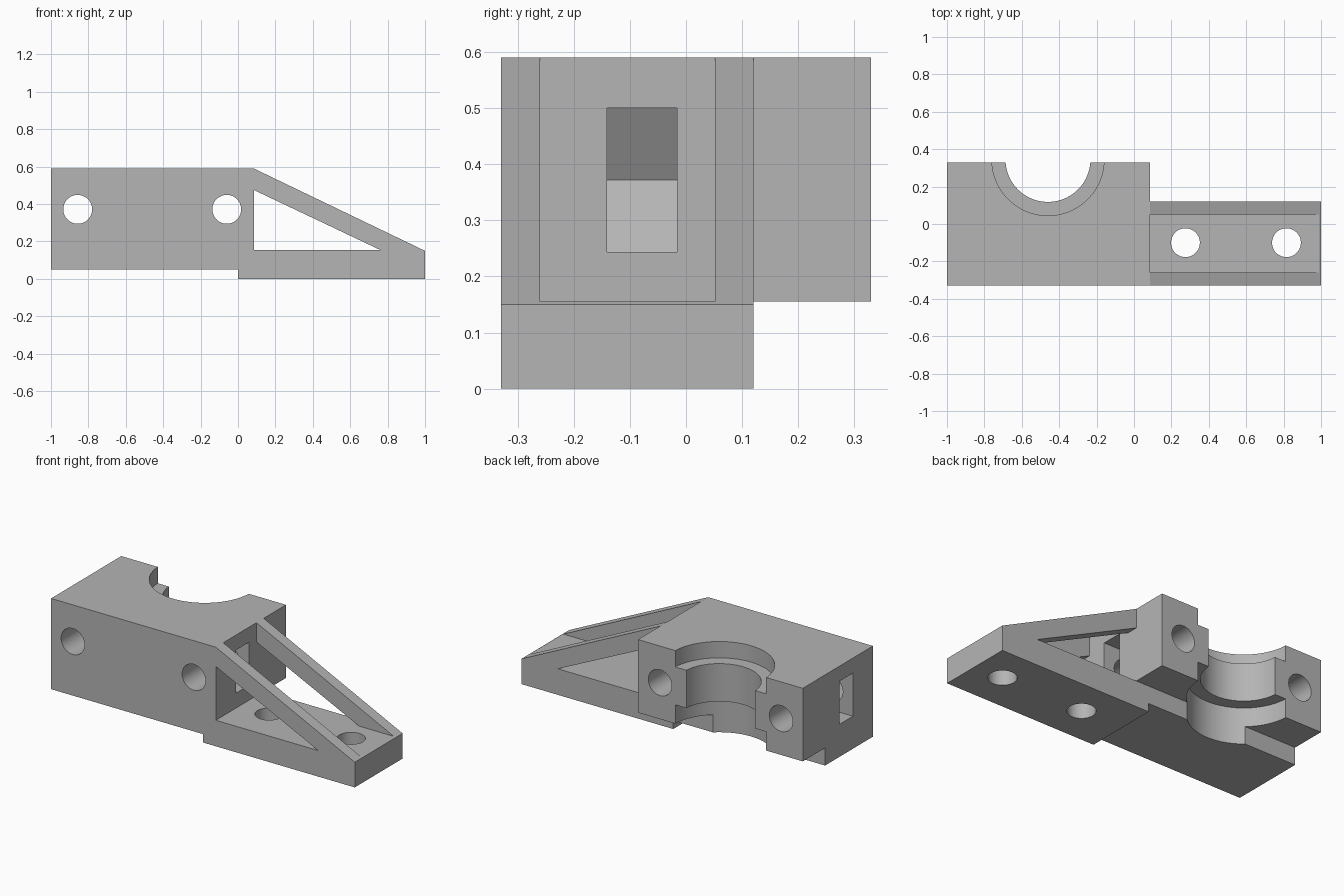
import bpy, bmesh, math

cube = bpy.data.objects.get("Cube")
if cube:
    bpy.data.objects.remove(cube, do_unlink=True)

grey = bpy.data.materials.new("light_grey")
grey.use_nodes = True
tone = (0.46, 0.46, 0.46, 1)
grey.diffuse_color = tone
grey.node_tree.nodes["Principled BSDF"].inputs["Base Color"].default_value = tone


def prism(name, points, direction):
    """Close a planar outline and extrude it along a direction."""
    bm = bmesh.new()
    face = bm.faces.new([bm.verts.new(p) for p in points])
    moved = bmesh.ops.extrude_face_region(bm, geom=[face])["geom"]
    verts = [g for g in moved if isinstance(g, bmesh.types.BMVert)]
    bmesh.ops.translate(bm, vec=direction, verts=verts)
    bmesh.ops.recalc_face_normals(bm, faces=bm.faces)
    mesh = bpy.data.meshes.new(name)
    bm.to_mesh(mesh)
    bm.free()
    mesh.materials.append(grey)
    obj = bpy.data.objects.new(name, mesh)
    bpy.context.collection.objects.link(obj)
    return obj


def side_prism(name, outline, y0, y1):
    return prism(name, [(x, y0, z) for x, z in outline], (0, y1 - y0, 0))


def circle(radius, sides):
    return [(radius * math.cos(math.tau * i / sides),
             radius * math.sin(math.tau * i / sides)) for i in range(sides)]


def upright_cylinder(name, x, y, radius, z0, z1, sides=64):
    ring = [(x + a, y + b, z0) for a, b in circle(radius, sides)]
    return prism(name, ring, (0, 0, z1 - z0))


# Main solid: side outline across the full depth
FACE, FLOOR = 0.085, 0.155
bracket = side_prism("mounting_bracket", [
    (-1, 0.05), (0, 0.05), (0, 0), (1, 0), (1, 0.15), (FACE, 0.59), (-1, 0.59)],
    -0.33, 0.33)

cutters = []
# Clear the space behind the foot and under the clamp block
cutters.append(side_prism("rear_clearance", [
    (-1.2, -0.2), (1.2, -0.2), (1.2, 0.8), (FACE, 0.8), (FACE, FLOOR), (-1.2, FLOOR)],
    0.12, 0.5))
# Channel between the two gusset walls
cutters.append(side_prism("foot_channel", [
    (FACE, FLOOR), (1.2, FLOOR), (1.2, 0.8), (FACE, 0.8)], -0.26, 0.052))
# Triangular window through both gussets
cutters.append(side_prism("gusset_window", [
    (FACE, FLOOR), (0.76, FLOOR), (FACE, 0.475)], -0.5, 0.5))

# Stepped half-round bore
for name, radius, z0, z1 in (("lower_bore", 0.3, -0.2, 0.267),
                             ("neck_bore", 0.227, 0.2, 0.55),
                             ("upper_bore", 0.3, 0.4925, 0.8)):
    cutters.append(upright_cylinder(name, -0.46, 0.345, radius, z0, z1, 96))

# Screw holes through the foot
for x in (0.275, 0.815):
    cutters.append(upright_cylinder("foot_hole", x, -0.1, 0.077, -0.2, 0.4))

# Clamp bolt holes with nut slots open to the ends
BOLT_Z, NUT = 0.372, 0.128
for x, side, reach in ((-0.857, -1, 0.3), (-0.06, 1, 0.22)):
    cutters.append(side_prism("bolt_hole", [
        (x + a, BOLT_Z + b) for a, b in circle(0.077, 64)], -0.6, 0.6))
    tip, shoulder = NUT / math.cos(math.pi / 6), NUT * math.tan(math.pi / 6)
    cutters.append(side_prism("nut_slot", [
        (x + side * reach, BOLT_Z - NUT), (x + side * reach, BOLT_Z + NUT),
        (x - side * shoulder, BOLT_Z + NUT), (x - side * tip, BOLT_Z),
        (x - side * shoulder, BOLT_Z - NUT)], -0.141, -0.016))

# Cut everything, then discard the cutters
for cutter in cutters:
    cutter.hide_render = True
    mod = bracket.modifiers.new(cutter.name, "BOOLEAN")
    mod.operation = "DIFFERENCE"
    mod.solver = "EXACT"
    mod.object = cutter
bpy.context.view_layer.update()
graph = bpy.context.evaluated_depsgraph_get()
result = bpy.data.meshes.new_from_object(bracket.evaluated_get(graph))
bracket.modifiers.clear()
bracket.data = result
result.name = "mounting_bracket"
for cutter in cutters:
    bpy.data.objects.remove(cutter, do_unlink=True)

# Smooth the round walls, keep the edges sharp
bpy.ops.object.select_all(action="DESELECT")
bracket.select_set(True)
bpy.context.view_layer.objects.active = bracket
bpy.ops.object.shade_smooth_by_angle(angle=math.radians(25))
